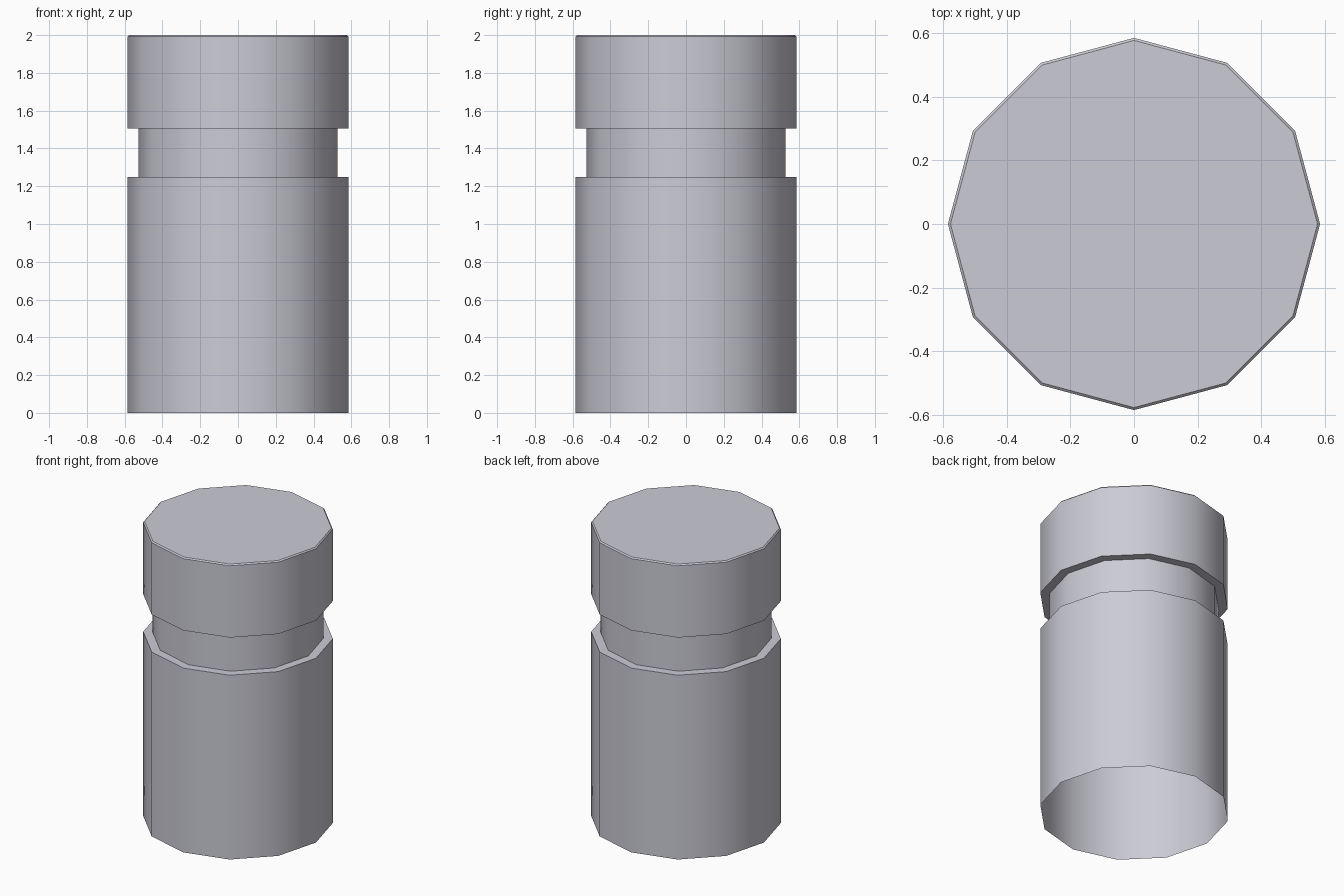
import bpy, bmesh, math

SIDES = 12

if "Cube" in bpy.data.objects:
    bpy.data.objects.remove(bpy.data.objects["Cube"], do_unlink=True)

# One pale grey material
grey = bpy.data.materials.new("pale_grey")
grey.use_nodes = True
colour = (0.60, 0.60, 0.67, 1)
grey.diffuse_color = colour
grey.node_tree.nodes["Principled BSDF"].inputs["Base Color"].default_value = colour

# Outer profile (radius, height): open base, body, groove, head, bevelled rim
profile = [(0.585, 0), (0.585, 1.25), (0.527, 1.25), (0.527, 1.505),
           (0.585, 1.505), (0.585, 1.992), (0.577, 2.0)]

# Turn the profile into a twelve-sided shell
bm = bmesh.new()
rings = []
for radius, height in profile:
    angles = [math.tau * i / SIDES for i in range(SIDES)]
    rings.append([bm.verts.new((radius * math.cos(a), radius * math.sin(a), height))
                  for a in angles])
for low, high in zip(rings, rings[1:]):
    for i in range(SIDES):
        j = (i + 1) % SIDES
        bm.faces.new((low[i], low[j], high[j], high[i]))

# Flat lid; the base stays open
bm.faces.new(rings[-1])

mesh = bpy.data.meshes.new("grooved_cylinder")
bm.to_mesh(mesh)
bm.free()
mesh.materials.append(grey)
shell = bpy.data.objects.new("grooved_cylinder", mesh)
bpy.context.collection.objects.link(shell)

# Smooth sides with crisp rims
bpy.ops.object.select_all(action='DESELECT')
shell.select_set(True)
bpy.context.view_layer.objects.active = shell
bpy.ops.object.shade_smooth_by_angle(angle=math.radians(35))
